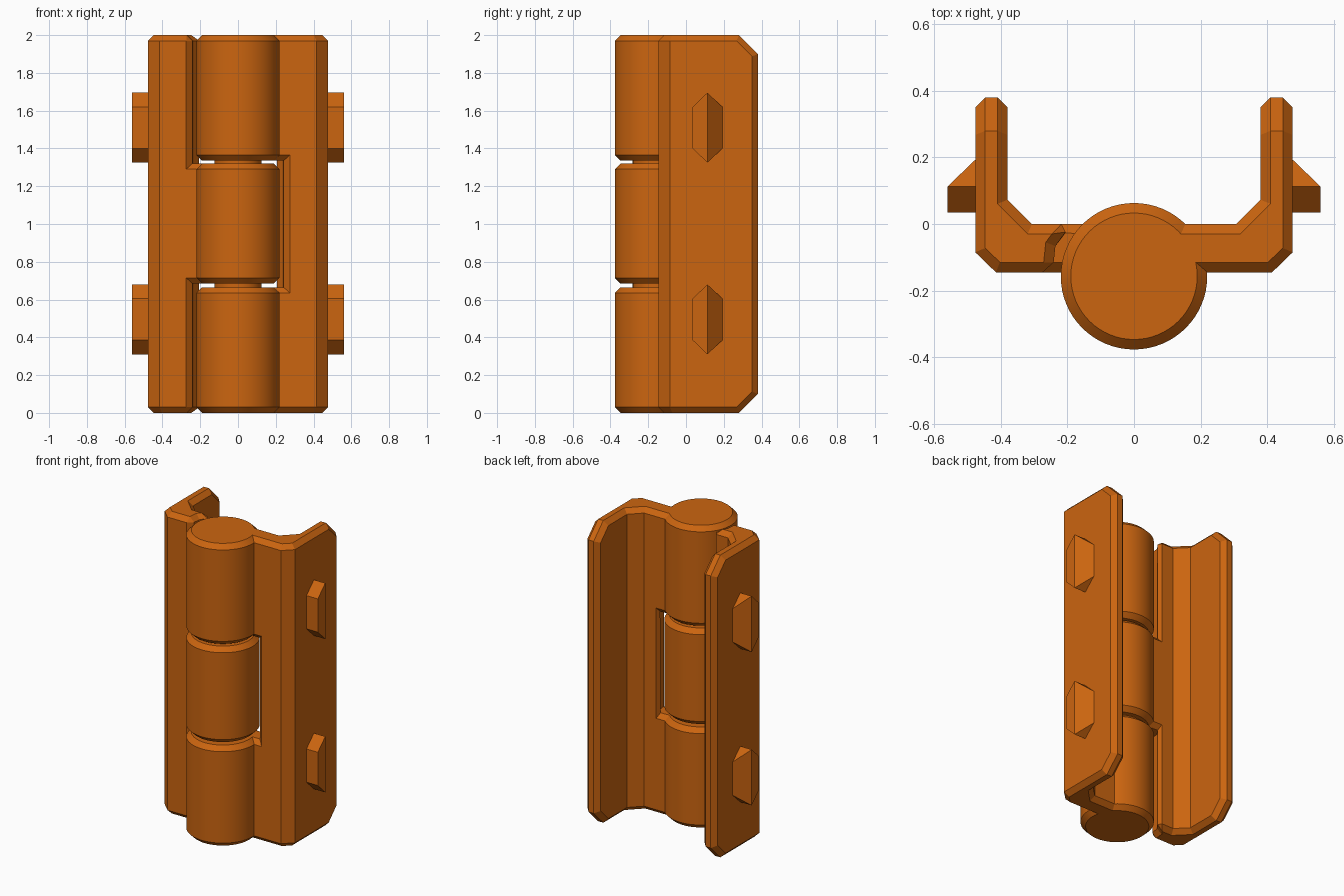
import bpy, bmesh, math
from mathutils import Matrix, Vector

if "Cube" in bpy.data.objects:
    bpy.data.objects.remove(bpy.data.objects["Cube"])

AXIS_Y, R, BEV, H = -0.157, 0.22, 0.03, 2.0

orange = bpy.data.materials.new("orange")
orange.diffuse_color = (0.60, 0.13, 0.005, 1)
orange.use_nodes = True
orange.node_tree.nodes["Principled BSDF"].inputs["Base Color"].default_value = orange.diffuse_color


def finish(bm, name, smooth=False, mirror=False):
    if mirror:
        bmesh.ops.scale(bm, vec=(-1, 1, 1), verts=bm.verts[:])
    bmesh.ops.recalc_face_normals(bm, faces=bm.faces[:])
    me = bpy.data.meshes.new(name)
    bm.to_mesh(me)
    bm.free()
    ob = bpy.data.objects.new(name, me)
    bpy.context.collection.objects.link(ob)
    me.materials.append(orange)
    if smooth:
        bpy.ops.object.select_all(action='DESELECT')
        bpy.context.view_layer.objects.active = ob
        ob.select_set(True)
        bpy.ops.object.shade_smooth_by_angle(angle=math.radians(30))
    return ob


def bevel_sharp(bm):
    # chamfer only outward edges that are close to square
    bm.normal_update()
    edges = [e for e in bm.edges if len(e.link_faces) == 2
             and e.calc_face_angle_signed() > math.radians(60)]
    bmesh.ops.bevel(bm, geom=edges, offset=BEV, offset_type='OFFSET', segments=1,
                    profile=0.5, affect='EDGES', clamp_overlap=False)


def cylinder(z0, z1, r, seg=64, turn=0.0):
    bm = bmesh.new()
    m = Matrix.Translation((0, AXIS_Y, (z0 + z1) / 2)) @ Matrix.Rotation(turn, 4, 'Z')
    bmesh.ops.create_cone(bm, cap_ends=True, segments=seg, radius1=r, radius2=r,
                          depth=z1 - z0, matrix=m)
    return bm


def knuckle(name, z0, z1):
    bm = cylinder(z0, z1, R)
    bevel_sharp(bm)
    finish(bm, name, smooth=True)


def leaf(name, gaps, mirror):
    # angled plate profile, extruded upward
    profile = [(0.10, -0.145), (0.415, -0.145), (0.477, -0.085), (0.477, 0.38),
               (0.38, 0.38), (0.38, 0.073), (0.307, 0), (0.10, 0)]
    bm = bmesh.new()
    face = bm.faces.new([bm.verts.new((x, y, 0)) for x, y in profile])
    ext = bmesh.ops.extrude_face_region(bm, geom=[face])
    bmesh.ops.translate(bm, vec=(0, 0, H),
                        verts=[v for v in ext["geom"] if isinstance(v, bmesh.types.BMVert)])
    # slanted upper and lower corners of the arm
    for z, s in ((0, -1), (H, 1)):
        cut = bmesh.ops.bisect_plane(bm, geom=bm.verts[:] + bm.edges[:] + bm.faces[:],
                                     plane_co=(0, 0.28, z), plane_no=Vector((0, 1, s)).normalized(),
                                     clear_outer=True)
        bmesh.ops.holes_fill(bm, edges=[e for e in cut["geom_cut"]
                                        if isinstance(e, bmesh.types.BMEdge)])
    ob = finish(bm, name)
    # round clearance for the opposite knuckles
    cutters = []
    for z0, z1 in gaps:
        c = finish(cylinder(z0, z1, 0.253, 12, math.radians(21)), "clearance_cutter")
        c.hide_render = True
        mod = ob.modifiers.new("clearance", 'BOOLEAN')
        mod.operation, mod.solver, mod.object = 'DIFFERENCE', 'EXACT', c
        cutters.append(c)
    bm = bmesh.new()
    bm.from_object(ob, bpy.context.evaluated_depsgraph_get())
    for o in cutters + [ob]:
        bpy.data.objects.remove(o, do_unlink=True)
    bmesh.ops.remove_doubles(bm, verts=bm.verts[:], dist=1e-4)
    bmesh.ops.dissolve_limit(bm, angle_limit=0.01, verts=bm.verts[:], edges=bm.edges[:])
    bevel_sharp(bm)
    finish(bm, name, mirror=mirror)


def catch(name, zc, mirror):
    # hexagonal wedge on the outer side of the arm
    pts = [(0.46, y, h) for y, h in ((0.035, 0.11), (0.113, 0.185), (0.193, 0.11))]
    pts += [(0.477, 0.193, 0.11), (0.56, 0.035, 0.11), (0.56, 0.113, 0.185)]
    bm = bmesh.new()
    for x, y, h in pts:
        for s in (-1, 1):
            bm.verts.new((x, y, zc + s * h))
    bmesh.ops.convex_hull(bm, input=bm.verts[:])
    bmesh.ops.dissolve_limit(bm, angle_limit=0.01, verts=bm.verts[:], edges=bm.edges[:])
    finish(bm, name, mirror=mirror)


# barrel
knuckle("lower_knuckle", 0, 0.665)
knuckle("middle_knuckle", 0.685, 1.32)
knuckle("upper_knuckle", 1.335, H)
finish(cylinder(0.6, 1.4, 0.125), "pin", smooth=True)

# leaves
leaf("right_leaf", [(0.665, 1.335)], False)
leaf("left_leaf", [(-0.2, 0.685), (1.32, 2.2)], True)

# side catches
for side, flip in (("right", False), ("left", True)):
    catch(side + "_lower_catch", 0.495, flip)
    catch(side + "_upper_catch", 1.51, flip)
